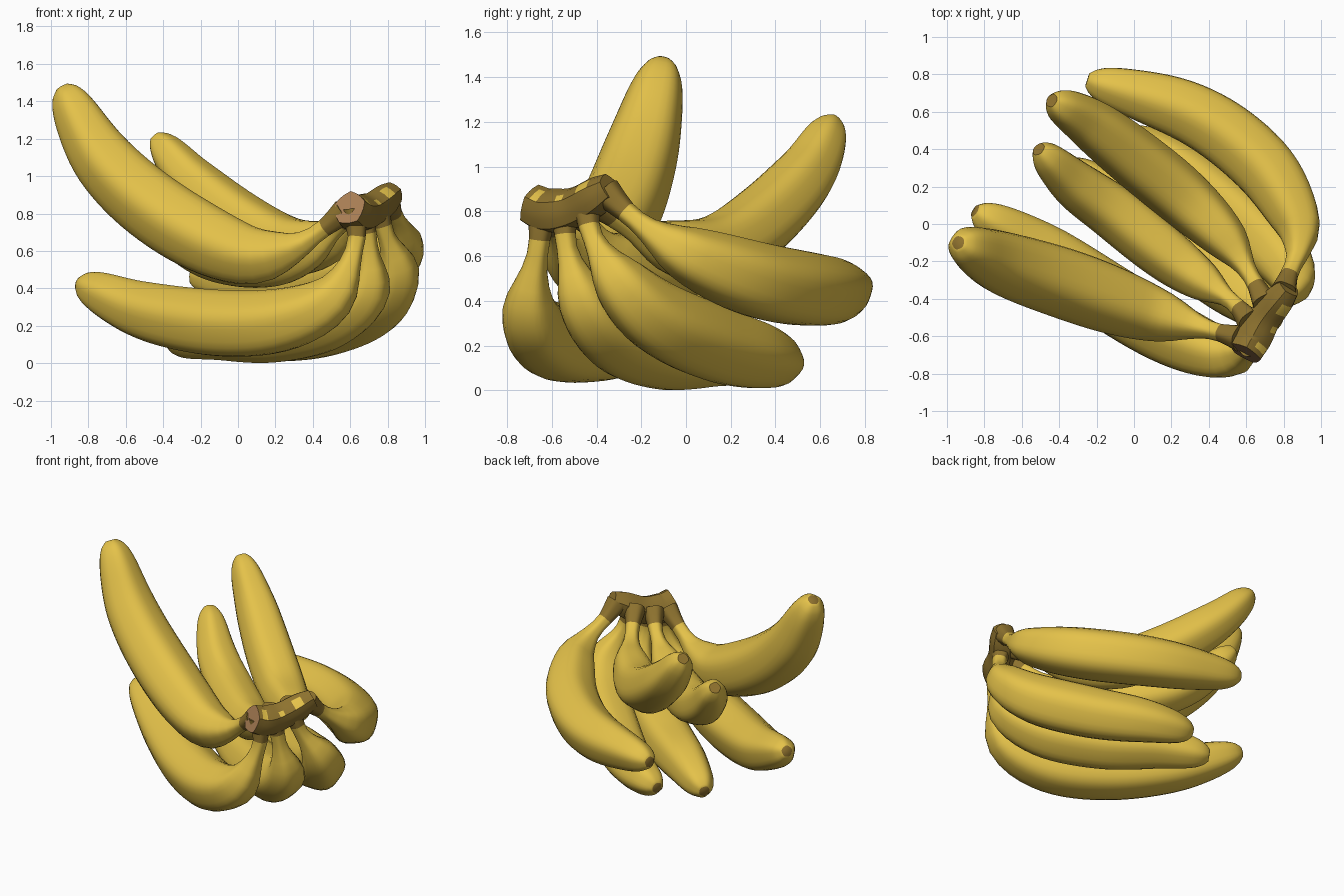
import bpy, bmesh, math
from mathutils import Vector

old = bpy.data.objects.get("Cube")
if old:
    bpy.data.objects.remove(old, do_unlink=True)


def make_material(name, color):
    mat = bpy.data.materials.new(name)
    mat.use_nodes = True
    mat.diffuse_color = (*color, 1)
    mat.node_tree.nodes["Principled BSDF"].inputs["Base Color"].default_value = (*color, 1)
    return mat


PEEL = make_material("ripe yellow peel", (0.78, 0.54, 0.068))
STALK = make_material("olive brown stalk", (0.27, 0.17, 0.028))
CUT = make_material("pinkish brown cut", (0.42, 0.22, 0.095))
TIP = make_material("brown blossom tip", (0.28, 0.17, 0.028))


def spline_points(points, steps=16):
    """Dense smooth curve running through all the control points."""
    pts = [Vector(p) for p in points]
    pts = [2 * pts[0] - pts[1]] + pts + [2 * pts[-1] - pts[-2]]
    dense = []
    for a, b, c, d in zip(pts, pts[1:], pts[2:], pts[3:]):
        for i in range(steps):
            t = i / steps
            dense.append(0.5 * (2 * b + (c - a) * t + (2 * a - 5 * b + 4 * c - d) * t ** 2
                                + (3 * b - a - 3 * c + d) * t ** 3))
    return dense + [pts[-2]]


def sample(dense, fraction):
    """Point and direction at a fraction of the curve's length."""
    lengths = [(q - p).length for p, q in zip(dense, dense[1:])]
    left = fraction * sum(lengths)
    for p, q, size in zip(dense, dense[1:], lengths):
        if left <= size:
            return p.lerp(q, left / size), (q - p).normalized()
        left -= size
    return dense[-1], (dense[-1] - dense[-2]).normalized()


def radius_at(profile, t):
    """Radius from a (fraction, radius) profile, smoothed by a Hermite curve."""
    def slope(i):
        a, b = profile[max(i - 1, 0)], profile[min(i + 1, len(profile) - 1)]
        return (b[1] - a[1]) / (b[0] - a[0])

    for i, ((t0, r0), (t1, r1)) in enumerate(zip(profile, profile[1:])):
        if t <= t1:
            w = t1 - t0
            k = (t - t0) / w
            blend = k * k * (3 - 2 * k)
            return (r0 + (r1 - r0) * blend + w * slope(i) * k * (1 - k) ** 2
                    - w * slope(i + 1) * k * k * (1 - k))
    return profile[-1][1]


def sweep(name, points, profile, fractions, sides, ridge, materials, paint):
    """Ridged tube along a path; paint(fraction, face) picks its colours."""
    dense = spline_points(points)
    middle = dense[len(dense) // 2]
    plane = (dense[0] - middle).cross(dense[-1] - middle).normalized()
    bm = bmesh.new()
    rings = []
    for t in fractions:
        center, along = sample(dense, t)
        u = (plane - along * plane.dot(along)).normalized()
        v = along.cross(u)
        ring = []
        for i in range(sides):
            a = math.tau * i / sides
            r = radius_at(profile, t) * (1 + ridge * math.cos(5 * a))
            ring.append(bm.verts.new(center + r * (u * math.cos(a) + v * math.sin(a))))
        rings.append(ring)
    tagged = []
    for t, low, high in zip(fractions, rings, rings[1:]):
        for i in range(sides):
            j = (i + 1) % sides
            tagged.append((t, bm.faces.new((low[i], low[j], high[j], high[i]))))
    tagged.append((-1, bm.faces.new(rings[0][::-1])))
    tagged.append((2, bm.faces.new(rings[-1])))
    bm.normal_update()
    for t, face in tagged:
        face.material_index = paint(t, face)
    mesh = bpy.data.meshes.new(name)
    bm.to_mesh(mesh)
    bm.free()
    for mat in materials:
        mesh.materials.append(mat)
    obj = bpy.data.objects.new(name, mesh)
    bpy.context.collection.objects.link(obj)
    bpy.ops.object.select_all(action="DESELECT")
    obj.select_set(True)
    bpy.context.view_layer.objects.active = obj
    bpy.ops.object.shade_smooth_by_angle(angle=math.radians(45))


FRUIT_SHAPE = [(0, 0.07), (0.08, 0.046), (0.14, 0.062), (0.24, 0.132), (0.38, 0.174),
               (0.55, 0.184), (0.75, 0.167), (0.88, 0.134), (0.95, 0.104),
               (0.985, 0.07), (1, 0.036)]


def fruit_paint(t, face):
    return 1 if t < 0.05 else 2 if t > 1 else 0


def banana(name, points, girth=1.0):
    shape = [(t, r * girth if 0.1 < t < 1 else r) for t, r in FRUIT_SHAPE]
    rings = [1 - (1 - i / 40) ** 1.4 for i in range(41)]
    sweep(name, points, shape, rings, 30, 0.035, [PEEL, STALK, TIP], fruit_paint)


# Inner row, curving upward
banana("inner_banana_front", [
    (.57, -.61, .81), (.46, -.58, .72), (.28, -.53, .61), (.02, -.45, .585),
    (-.38, -.31, .785), (-.71, -.2, 1.08), (-.94, -.1, 1.475)], 1.02)
banana("inner_banana_middle", [
    (.62, -.52, .82), (.53, -.42, .72), (.39, -.32, .61), (.2, -.18, .55),
    (-.1, .06, .58), (-.32, .22, .7), (-.51, .4, .92)], 0.8)
banana("inner_banana_back", [
    (.7, -.42, .85), (.62, -.27, .74), (.49, -.08, .65), (.27, .135, .63),
    (.02, .34, .755), (-.24, .54, .97), (-.44, .66, 1.21)], 0.86)

# Outer row, hanging below the crown
banana("outer_banana_front", [
    (.62, -.64, .82), (.63, -.66, .64), (.51, -.7, .36), (.25, -.61, .23),
    (-.1, -.41, .21), (-.5, -.14, .28), (-.85, .07, .43)], 0.96)
banana("outer_banana_low", [
    (.67, -.55, .82), (.7, -.53, .62), (.69, -.45, .39), (.5, -.31, .245),
    (.2, -.09, .175), (-.1, .13, .16), (-.37, .32, .11)], 0.92)
banana("outer_banana_mid", [
    (.74, -.45, .85), (.79, -.42, .69), (.85, -.3, .49), (.74, -.13, .325),
    (.47, .12, .21), (.17, .35, .15), (-.1, .47, .12)], 0.92)
banana("outer_banana_back", [
    (.8, -.36, .89), (.83, -.27, .8), (.88, -.13, .69), (.86, .04, .595),
    (.67, .33, .49), (.31, .59, .445), (-.25, .77, .46)], 0.92)


# Crown joining the stalks, with bare yellow scars along its upper outer side
def crown_paint(t, face):
    if t < 0:
        return 1
    scar = 0.3 < face.normal.z < 0.85 and face.normal.x > 0.1 and math.sin(t * 19) > 0.4
    return 2 if scar and t < 1 else 0


sweep("crown", [(.595, -.69, .83), (.64, -.61, .8), (.71, -.49, .82), (.83, -.34, .91)],
      [(0, 0.09), (0.25, 0.098), (0.5, 0.088), (0.8, 0.082), (1, 0.06)],
      [i / 20 for i in range(21)], 15, 0.06, [STALK, CUT, PEEL], crown_paint)
